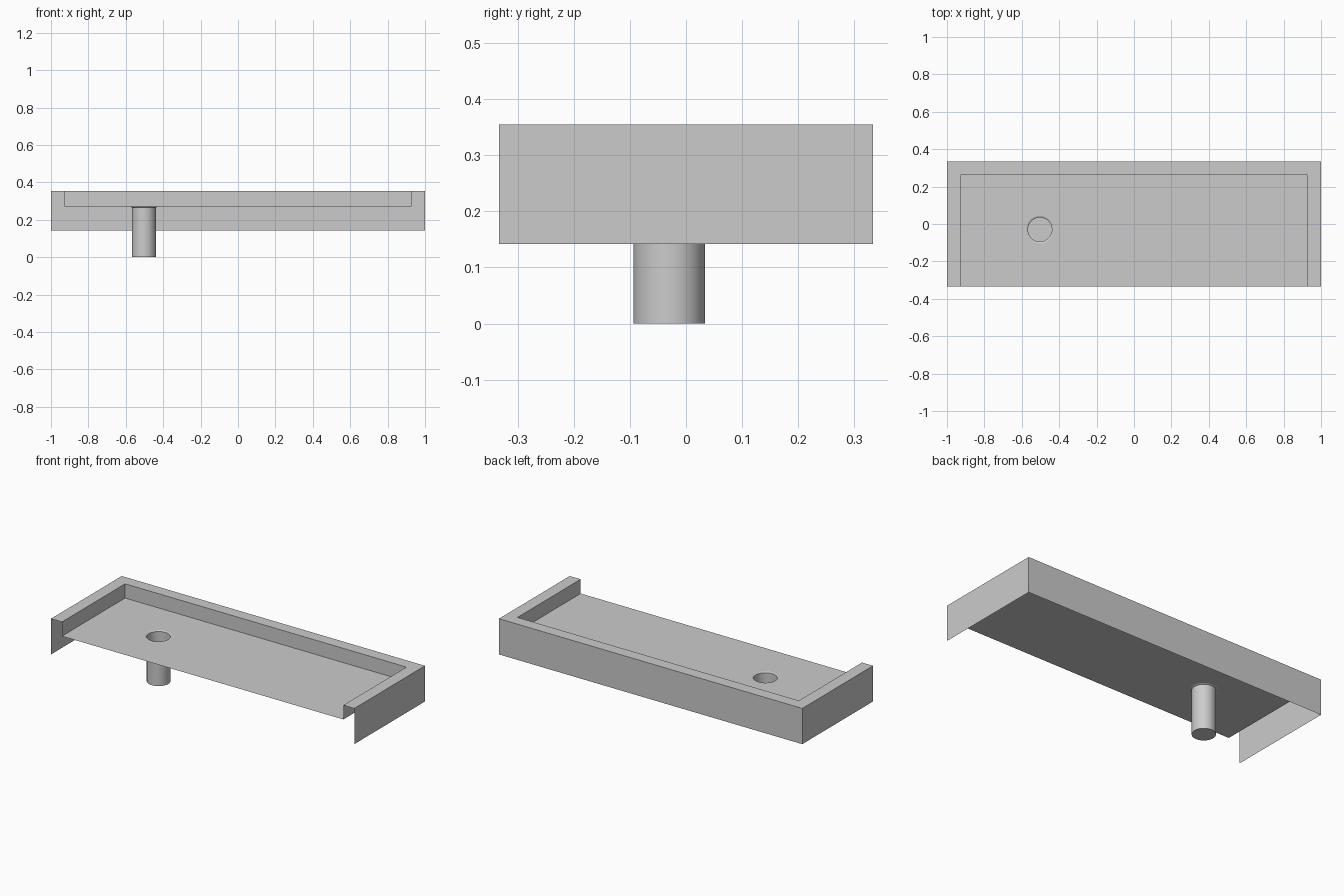
import bpy, bmesh, math

cube = bpy.data.objects.get("Cube")
if cube:
    bpy.data.objects.remove(cube, do_unlink=True)

GREY = (0.6, 0.6, 0.6, 1.0)
mat = bpy.data.materials.new("plain grey")
mat.use_nodes = True
mat.diffuse_color = GREY
mat.node_tree.nodes["Principled BSDF"].inputs["Base Color"].default_value = GREY

# Main dimensions
HALF_X, HALF_Y = 1.0, 0.333
IN_X, IN_BACK = 0.928, 0.262
SKIRT_Z, FLOOR_Z, RIM_Z = 0.142, 0.27, 0.355
CX, CY = -0.503, -0.03
PIPE_R, HOLE_R = 0.064, 0.073
SEG = 48


def finish(bm, name, smooth=False):
    bmesh.ops.remove_doubles(bm, verts=bm.verts, dist=1e-5)
    mesh = bpy.data.meshes.new(name)
    bm.to_mesh(mesh)
    bm.free()
    mesh.materials.append(mat)
    obj = bpy.data.objects.new(name, mesh)
    bpy.context.collection.objects.link(obj)
    if smooth:
        bpy.ops.object.select_all(action='DESELECT')
        obj.select_set(True)
        bpy.context.view_layer.objects.active = obj
        bpy.ops.object.shade_smooth_by_angle(angle=math.radians(30))
    return obj


def face(bm, points):
    return bm.faces.new([bm.verts.new(p) for p in points])


def u_path(x, back, z):
    """Three-sided path, open towards the front."""
    return [(-x, -HALF_Y, z), (-x, back, z), (x, back, z), (x, -HALF_Y, z)]


def ring_point(radius, z, i):
    a = math.tau * i / SEG
    return (CX + radius * math.cos(a), CY + radius * math.sin(a), z)


# Folded rim: outer skirt, flat top and inner wall as one thin sheet
bm = bmesh.new()
levels = [u_path(HALF_X, HALF_Y, SKIRT_Z), u_path(HALF_X, HALF_Y, RIM_Z),
          u_path(IN_X, IN_BACK, RIM_Z), u_path(IN_X, IN_BACK, FLOOR_Z)]
for a, b in zip(levels, levels[1:]):
    for i in range(3):
        face(bm, [a[i], b[i], b[i + 1], a[i + 1]])
finish(bm, "rim_and_skirt")

# Tray floor: four panels meeting round the drain hole
bm = bmesh.new()
sides = [(IN_X, CY), (CX, IN_BACK), (-IN_X, CY), (CX, -HALF_Y)]
corners = [(IN_X, IN_BACK), (-IN_X, IN_BACK), (-IN_X, -HALF_Y), (IN_X, -HALF_Y)]
quarter = SEG // 4
for q in range(4):
    outline = [(*p, FLOOR_Z) for p in (sides[q], corners[q], sides[(q + 1) % 4])]
    arc = [ring_point(HOLE_R, FLOOR_Z, i)
           for i in range((q + 1) * quarter, q * quarter - 1, -1)]
    face(bm, outline + arc)
finish(bm, "tray_floor")

# Drain pipe: shallow lip at the floor, straight tube, closed bottom
bm = bmesh.new()
rings = [(HOLE_R, FLOOR_Z), (PIPE_R, FLOOR_Z - 0.004), (PIPE_R, 0.0)]
for (r0, z0), (r1, z1) in zip(rings, rings[1:]):
    for i in range(SEG):
        face(bm, [ring_point(r0, z0, i), ring_point(r1, z1, i),
                  ring_point(r1, z1, i + 1), ring_point(r0, z0, i + 1)])
face(bm, [ring_point(PIPE_R, 0.0, i) for i in reversed(range(SEG))])
finish(bm, "drain_pipe", smooth=True)
